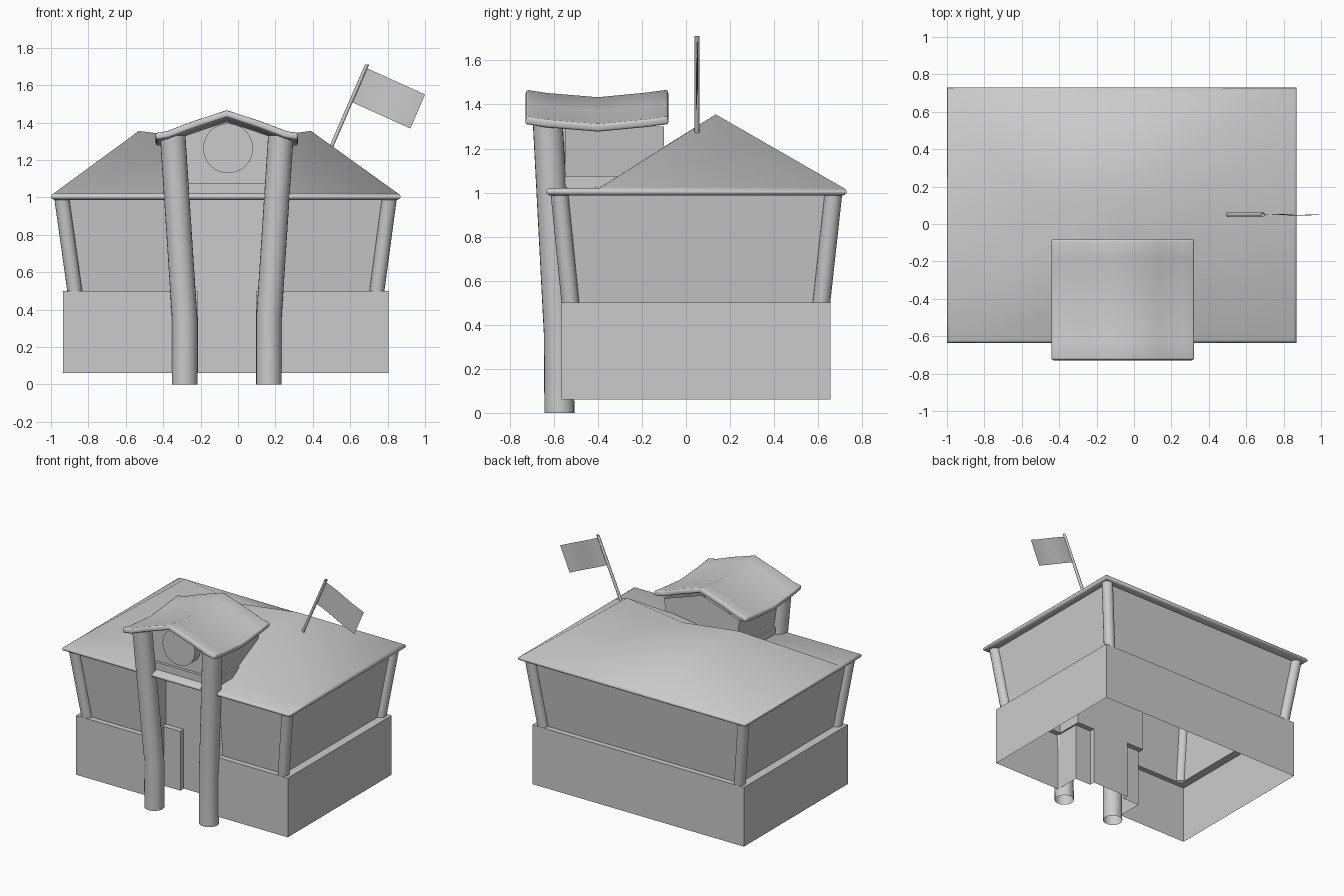
import bpy, bmesh, math
from mathutils import Vector

if "Cube" in bpy.data.objects:
    bpy.data.objects.remove(bpy.data.objects["Cube"])


def make(name, verts, faces, smooth=None):
    me = bpy.data.meshes.new(name)
    me.from_pydata(verts, [], faces)
    bm = bmesh.new()
    bm.from_mesh(me)
    bmesh.ops.remove_doubles(bm, verts=bm.verts, dist=1e-5)
    bmesh.ops.recalc_face_normals(bm, faces=bm.faces)
    bm.to_mesh(me)
    bm.free()
    ob = bpy.data.objects.new(name, me)
    bpy.context.collection.objects.link(ob)
    if smooth:
        shade(ob, smooth)
    return ob


def shade(ob, deg):
    bpy.ops.object.select_all(action='DESELECT')
    bpy.context.view_layer.objects.active = ob
    ob.select_set(True)
    bpy.ops.object.shade_smooth_by_angle(angle=math.radians(deg))


def modifier(ob, kind, **settings):
    m = ob.modifiers.new(kind.title(), kind)
    for k, v in settings.items():
        setattr(m, k, v)


def bands(name, rings, skip=(), extra=(), points=(), smooth=None):
    # closed rings of equal length joined by quads, plus optional extra points and faces
    n = len(rings[0])
    verts, faces = [p for ring in rings for p in ring], list(extra)
    for k in range(len(rings) - 1):
        for i in range(n):
            j = (i + 1) % n
            if (k, i) not in skip:
                faces.append((k * n + i, k * n + j, k * n + n + j, k * n + n + i))
    return make(name, verts + list(points), faces, smooth)


def tube(name, path, r, n=16):
    # round open-ended post with horizontal rings through the path points
    ring = [(r * math.cos(2 * math.pi * i / n), r * math.sin(2 * math.pi * i / n)) for i in range(n)]
    return bands(name, [[(p[0] + x, p[1] + y, p[2]) for x, y in ring] for p in path], smooth=40)


def box(name, lo, hi):
    verts = [(x, y, z) for x in (lo[0], hi[0]) for y in (lo[1], hi[1]) for z in (lo[2], hi[2])]
    faces = [(0, 1, 3, 2), (4, 6, 7, 5), (0, 4, 5, 1), (2, 3, 7, 6), (0, 2, 6, 4), (1, 5, 7, 3)]
    return make(name, verts, faces)


CX = -.06


def plan(x0, x1, y0, y1, notch, jamb_y, z):
    # rectangular outline with an entrance notch, door jambs and a deep door wall
    door, wall = .155, -.33
    left = [(x0, y0), (CX - notch, y0), (CX - notch, jamb_y), (CX - door, jamb_y), (CX - door, wall)]
    right = [(CX + door, wall), (CX + door, jamb_y), (CX + notch, jamb_y), (CX + notch, y0), (x1, y0)]
    return [(x, y, z) for x, y in left + right + [(x1, y1), (x0, y1)]]


# Walls: base with a ledge, then the flared upper storey
base = [plan(-.935, .805, -.565, .655, .29, -.37, z) for z in (.06, .5)]
low = plan(-.873, .743, -.525, .615, .302, -.33, .5)
high = plan(-.943, .81, -.575, .67, .302, -.33, 1.0)
bands("base_wall", base + [low], skip={(1, 3), (1, 4), (1, 5)})
bands("upper_wall", [low, high], skip={(0, 3), (0, 5)})

# Leaning corner posts
for i in (0, 9, 10, 11):
    tube("corner_post", [low[i], high[i]], .04)


# Main roof: rolled eave and soft hipped top with a sagging ridge
def eave(d, z):
    x0, x1, y0, y1 = -1 + d, .87 - d, -.635 + d, .73 - d
    return [(x0, y0, z), (CX, y0, z), (x1, y0, z), (x1, -.39, z),
            (x1, y1, z), (CX, y1, z), (x0, y1, z), (x0, -.39, z)]


rings = [eave(.06, .987), eave(.016, .987), eave(.003, .994), eave(0, 1.004),
         eave(.004, 1.014), eave(.016, 1.022)]
t = 8 * (len(rings) - 1)
L, R, M, F = range(t + 8, t + 12)
bands("hipped_roof", rings, smooth=60,
      points=[(-.53, .135, 1.355), (.39, .135, 1.355), (CX, .135, 1.295), (CX, -.39, 1.026)],
      extra=[(t, t + 1, F, t + 7), (t + 1, t + 2, t + 3, F), (t + 7, F, M, L), (F, t + 3, R, M),
             (t + 3, t + 4, R), (t + 6, t + 7, L), (t + 4, t + 5, M, R), (t + 5, t + 6, L, M)])

# Portico columns: upright below, leaning outwards above
for s, name in ((-1, "left"), (1, "right")):
    x = CX + s * .225
    tube(name + "_portico_column",
         [(x, -.575, 0), (x, -.577, .35), (x + s * .064, -.628, 1.33)], .068, 24)

# Portico body under the small roof, open at the top
prof = [(-.33, 1.02), (.21, 1.02), (.25, 1.3), (CX, 1.405), (-.37, 1.3)]
verts = [(x, y, z) for y in (-.55, -.1) for x, z in prof]
make("portico_body", verts, [tuple(range(5)), tuple(range(5, 10))] +
     [(i, (i + 1) % 5, 5 + (i + 1) % 5, 5 + i) for i in (0, 1, 4)])
box("portico_trim", (-.35, -.57, 1.02), (.23, -.09, 1.075))

# Round disc on the gable
bpy.ops.mesh.primitive_cylinder_add(vertices=32, radius=.133, depth=.1,
                                    location=(-.053, -.57, 1.262),
                                    rotation=(math.pi / 2, 0, 0))
dial = bpy.context.object
dial.name = "gable_disc"
shade(dial, 40)

# Sagging gable roof over the portico
half = [(0, 1.467), (.19, 1.405), (.32, 1.355), (.383, 1.345)]
line = [(-d, z) for d, z in half[:0:-1]] + half
stations = [(-.725, 0), (-.63, -.015), (-.4, -.034), (-.18, -.013), (-.083, 0)]
n = len(line)
verts = [(CX + d, y, z + sag) for y, sag in stations for d, z in line]
faces = [(r * n + i, r * n + i + 1, r * n + n + i + 1, r * n + n + i)
         for r in range(len(stations) - 1) for i in range(n - 1)]
top = make("portico_roof", verts, faces, 60)
if top.data.polygons[0].normal.z < 0:
    top.data.flip_normals()
modifier(top, 'SOLIDIFY', thickness=.036, offset=-1)
modifier(top, 'BEVEL', width=.01, segments=2, limit_method='ANGLE', angle_limit=math.radians(50))

# Leaning flag pole and waving flag
tube("flag_pole", [(.49, .05, 1.25), (.69, .05, 1.71)], .011, 10)
a, across, down = Vector((.69, .05, 1.69)), Vector((.31, 0, -.14)), Vector((-.078, 0, -.182))
verts = []
for i in range(9):
    u = i / 8
    off = Vector((0, .004 * math.sin(u * 2 * math.pi), 0))
    verts += [a + across * u + off, a + across * u + down + off]
make("flag", verts, [(2 * i, 2 * i + 2, 2 * i + 3, 2 * i + 1) for i in range(8)], 60)
